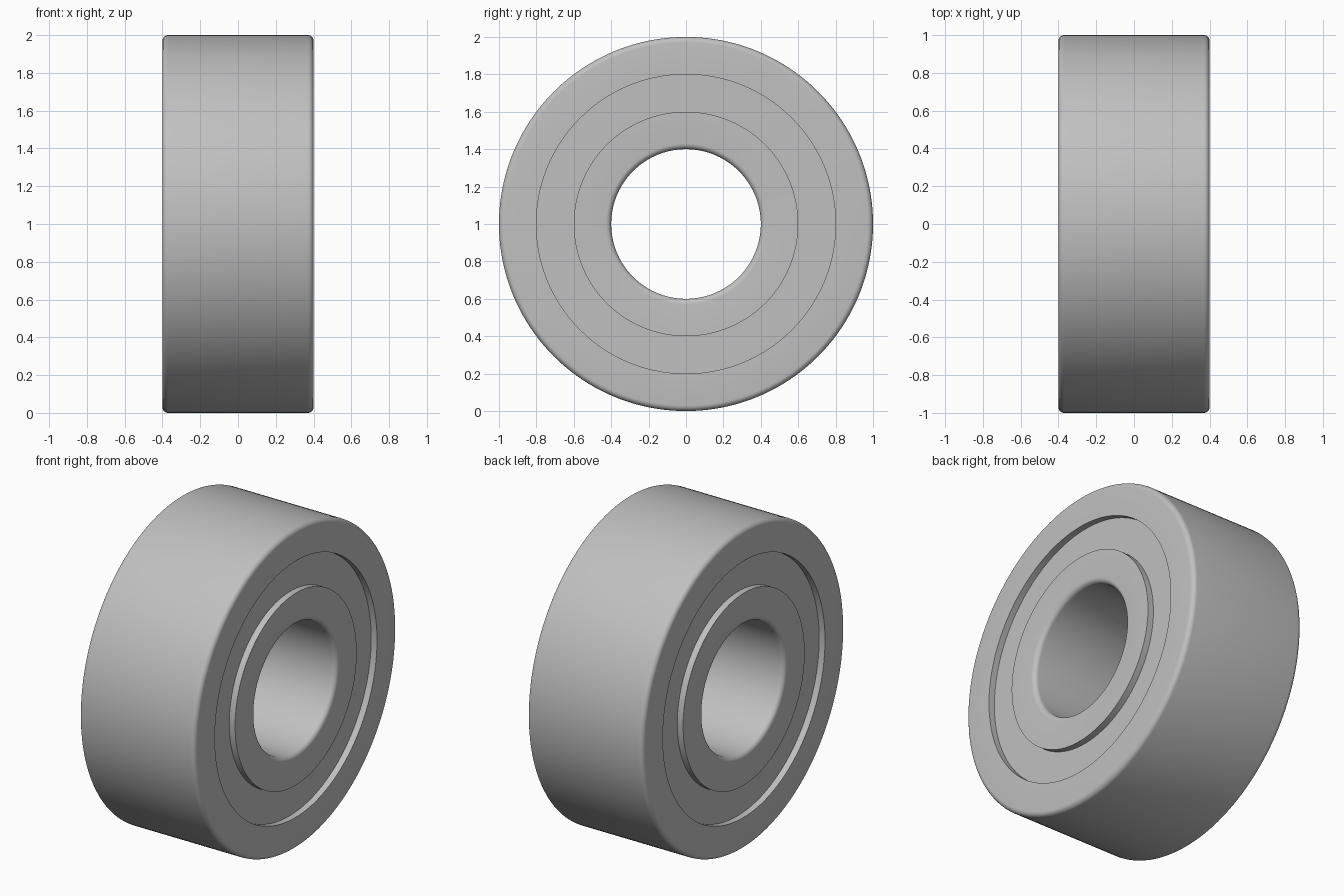
import bpy
import bmesh
from math import cos, sin, pi, radians
from mathutils import Vector

SEGMENTS = 160
FILLET = 0.03
FILLET_STEPS = 6
CENTRE = Vector((0, 0, 1))

cube = bpy.data.objects.get("Cube")
if cube:
    bpy.data.objects.remove(cube, do_unlink=True)

# Brushed grey metal
steel = bpy.data.materials.new("steel_grey")
steel.use_nodes = True
GREY = (0.53, 0.53, 0.53, 1)
steel.diffuse_color = GREY
steel.node_tree.nodes["Principled BSDF"].inputs["Base Color"].default_value = GREY


def corner(x, r, sx, sr, rounded):
    """Cross-section points of one corner; sx and sr point outwards."""
    if not rounded:
        return [(x, r)]
    cx, cr = x - sx * FILLET, r - sr * FILLET
    angles = [i * pi / 2 / FILLET_STEPS for i in range(FILLET_STEPS + 1)]
    points = [(cx + sx * FILLET * cos(a), cr + sr * FILLET * sin(a)) for a in angles]
    return points if sx * sr > 0 else points[::-1]


def ring(name, inner, outer, half_width, round_inner=False, round_outer=False):
    """Revolve a rectangular section, with optional fillets, about the x axis."""
    section = (corner(half_width, outer, 1, 1, round_outer)
               + corner(-half_width, outer, -1, 1, round_outer)
               + corner(-half_width, inner, -1, -1, round_inner)
               + corner(half_width, inner, 1, -1, round_inner))
    bm = bmesh.new()
    loops = []
    for s in range(SEGMENTS):
        a = 2 * pi * s / SEGMENTS
        loops.append([bm.verts.new((x, r * sin(a), r * cos(a))) for x, r in section])
    for s, loop in enumerate(loops):
        following = loops[(s + 1) % SEGMENTS]
        for i in range(len(section)):
            j = (i + 1) % len(section)
            bm.faces.new((loop[i], loop[j], following[j], following[i]))
    bmesh.ops.recalc_face_normals(bm, faces=bm.faces)
    mesh = bpy.data.meshes.new(name)
    bm.to_mesh(mesh)
    bm.free()
    mesh.materials.append(steel)
    obj = bpy.data.objects.new(name, mesh)
    obj.location = CENTRE
    bpy.context.collection.objects.link(obj)
    bpy.ops.object.select_all(action="DESELECT")
    obj.select_set(True)
    bpy.context.view_layer.objects.active = obj
    bpy.ops.object.shade_smooth_by_angle(angle=radians(30))
    return obj


# Bearing: two filleted races with a recessed shield between them
ring("outer_race", 0.8, 1.0, 0.4, round_outer=True)
ring("inner_race", 0.4, 0.6, 0.4, round_inner=True)
ring("shield", 0.6, 0.8, 0.36)
